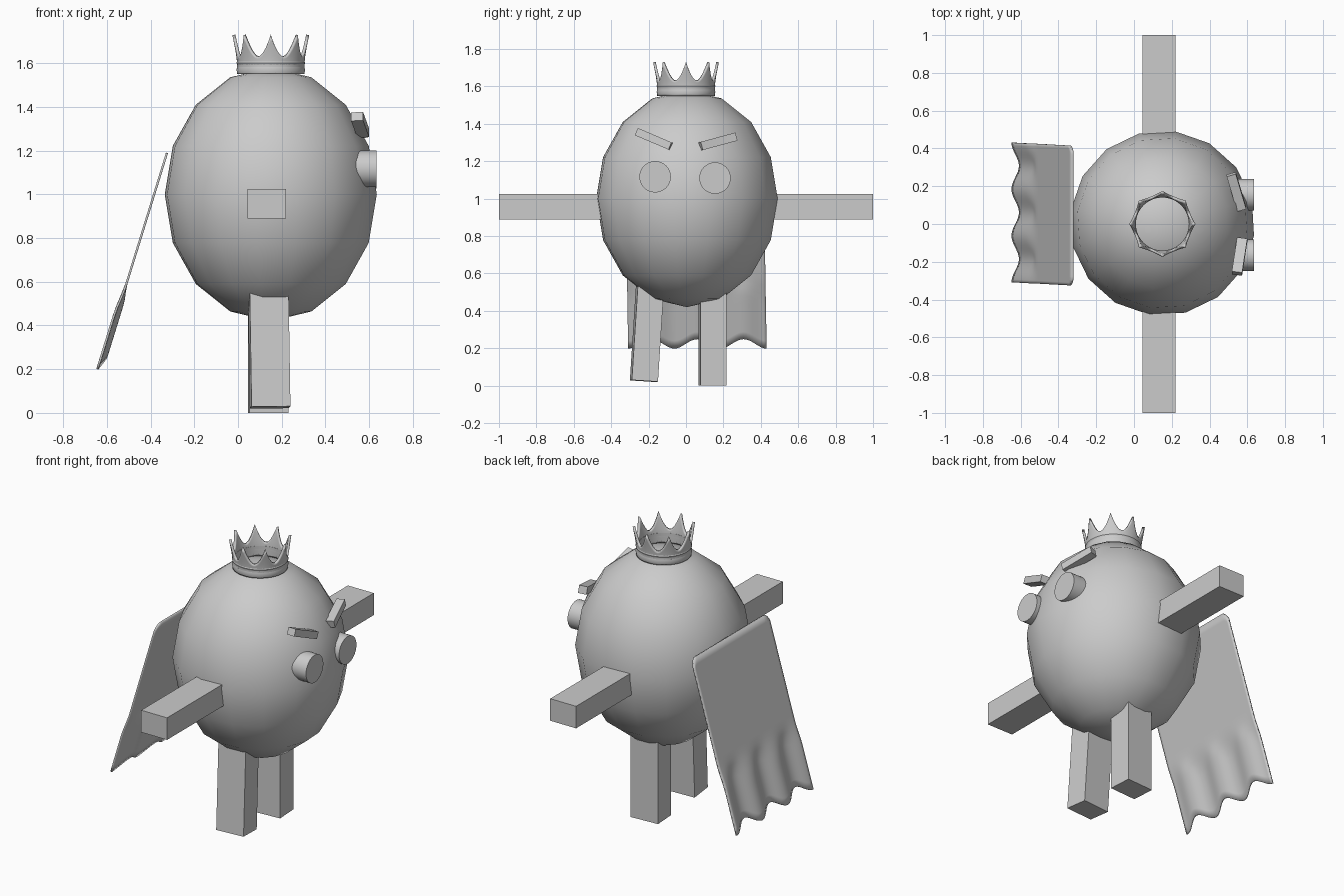
import bpy, bmesh, math
from mathutils import Vector, Matrix

if "Cube" in bpy.data.objects:
    bpy.data.objects.remove(bpy.data.objects["Cube"])

grey = bpy.data.materials.new("plain_grey")
grey.use_nodes = True
grey.diffuse_color = (0.6, 0.6, 0.6, 1)
grey.node_tree.nodes["Principled BSDF"].inputs["Base Color"].default_value = (0.6, 0.6, 0.6, 1)


def finish(name, bm, smooth=None):
    bmesh.ops.recalc_face_normals(bm, faces=bm.faces)
    mesh = bpy.data.meshes.new(name)
    bm.to_mesh(mesh)
    bm.free()
    mesh.materials.append(grey)
    ob = bpy.data.objects.new(name, mesh)
    bpy.context.scene.collection.objects.link(ob)
    if smooth:
        bpy.ops.object.select_all(action="DESELECT")
        ob.select_set(True)
        bpy.context.view_layer.objects.active = ob
        bpy.ops.object.shade_smooth_by_angle(angle=math.radians(smooth))
    return ob


def bar(name, a, b, width, depth, side):
    """Box running from a to b; width is measured along side."""
    a, b, side = Vector(a), Vector(b), Vector(side)
    axis = (b - a).normalized()
    side = (side - axis * side.dot(axis)).normalized()
    turn = Matrix((axis, side, axis.cross(side))).transposed().to_4x4()
    size = Matrix.Diagonal(((b - a).length, width, depth, 1))
    bm = bmesh.new()
    bmesh.ops.create_cube(bm, size=1, matrix=Matrix.Translation((a + b) / 2) @ turn @ size)
    return finish(name, bm)


def grid(name, rows, cols, point, closed=False, smooth=40):
    """Sheet of quads through point(row, column)."""
    bm = bmesh.new()
    vs = [[bm.verts.new(point(i, j)) for j in range(cols)] for i in range(rows)]
    for i in range(rows - 1):
        for j in range(cols if closed else cols - 1):
            k = (j + 1) % cols
            bm.faces.new((vs[i][j], vs[i][k], vs[i + 1][k], vs[i + 1][j]))
    return finish(name, bm, smooth)


CX = 0.15

# Egg-shaped body
bm = bmesh.new()
bmesh.ops.create_uvsphere(
    bm, u_segments=16, v_segments=8, radius=1,
    matrix=Matrix.Translation((CX, 0.005, 1)) @ Matrix.Diagonal((0.49, 0.49, 0.58, 1))
    @ Matrix.Rotation(math.radians(-8), 4, "Z"))
finish("body", bm, 60)

# Arms
for name, s in (("left_arm", 1), ("right_arm", -1)):
    bar(name, (0.132, 0.3 * s, 0.957), (0.132, s, 0.957), 0.175, 0.135, (1, 0, 0))

# Legs, the right one swung slightly outward
bar("left_leg", (0.138, 0.142, 0.65), (0.138, 0.142, 0), 0.178, 0.14, (1, 0.06, 0))
bar("right_leg", (0.137, -0.185, 0.65), (0.147, -0.225, 0.025), 0.178, 0.14, (1, 0.06, 0))

# Eyes
for name, y, z in (("left_eye", 0.155, 1.11), ("right_eye", -0.165, 1.117)):
    bm = bmesh.new()
    bmesh.ops.create_cone(
        bm, cap_ends=True, segments=32, radius1=0.084, radius2=0.084, depth=0.15,
        matrix=Matrix.Translation((0.56, y, z)) @ Matrix.Rotation(math.pi / 2, 4, "Y"))
    finish(name, bm, 40)

# Slanted brows
bar("left_brow", (0.57, 0.078, 1.28), (0.515, 0.263, 1.33), 0.05, 0.045, (1, 0, 0))
bar("right_brow", (0.573, -0.082, 1.28), (0.545, -0.262, 1.357), 0.055, 0.042, (1, 0, 0))


# Cape: straight above, rippled and scalloped toward the hem
ROWS, COLS = 25, 49


def cape_point(i, j):
    t, u = i / (ROWS - 1), j / (COLS - 1)
    wave = math.cos(u * 3 * 2 * math.pi)
    fold = min(1, max(0, (t - 0.62) / 0.12))
    fold = fold * fold * (3 - 2 * fold)
    edge = min(u, 1 - u)
    corner = 0.04 * max(0, 1 - edge / 0.05) ** 2
    length = t * (0.965 + 0.025 * wave * fold) + corner * (1 - t)
    x = -0.325 - 0.31 * length - 0.012 * wave * fold
    return (x, -0.325 + 0.74 * u + 0.016 * t, 1.19 - length)


cape = grid("cape", ROWS, COLS, cape_point, smooth=60)
thick = cape.modifiers.new("thickness", "SOLIDIFY")
thick.thickness = 0.01
thick.offset = 0

# Crown: eight spikes flaring out of a thin wall
SPIKES, STEPS, LEVELS = 8, 12, 8


def crown_point(i, j):
    a = 2 * math.pi * j / (SPIKES * STEPS)
    t = abs((j / STEPS + 0.5) % 1 - 0.5) * 2
    top = 1.632 + 0.098 * (1 - t) ** 2
    z = 1.55 + (top - 1.55) * i / (LEVELS - 1)
    r = 0.147 + 0.022 * (max(0, z - 1.6) / 0.13) ** 1.3
    return (CX + r * math.cos(a), r * math.sin(a), z)


crown = grid("crown", LEVELS, SPIKES * STEPS, crown_point, closed=True)
wall = crown.modifiers.new("thickness", "SOLIDIFY")
wall.thickness = 0.014
wall.offset = 0

# Raised bands round the foot of the crown
for name, z, half in (("crown_lower_band", 1.57, 0.014), ("crown_upper_band", 1.602, 0.009)):
    ring = [(0.14, -half), (0.154, -half), (0.157, 0), (0.154, half), (0.14, half), (0.14, -half)]

    def band_point(i, j):
        a = 2 * math.pi * j / 64
        return (CX + ring[i][0] * math.cos(a), ring[i][0] * math.sin(a), z + ring[i][1])

    grid(name, len(ring), 64, band_point, closed=True, smooth=30)
